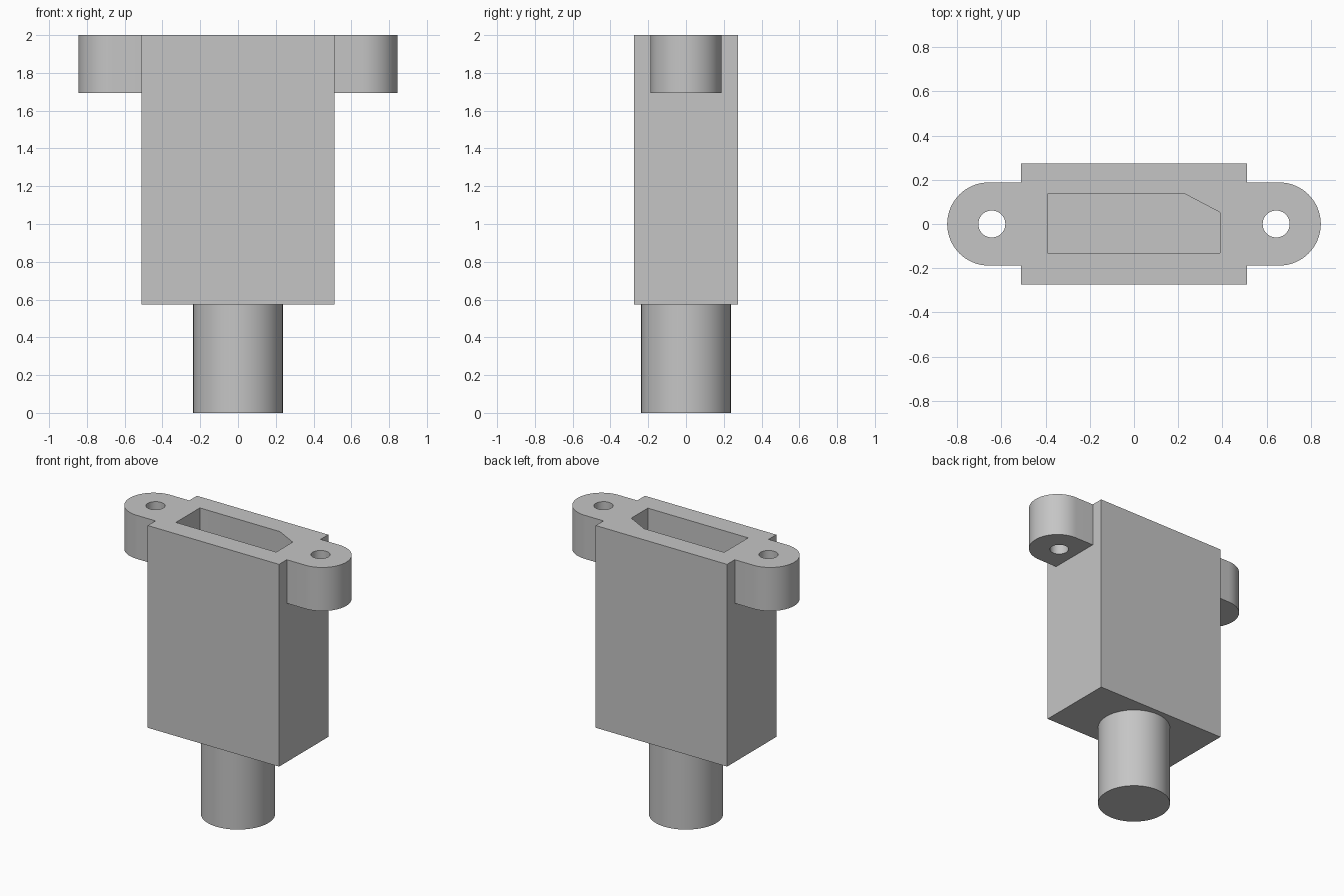
import bpy, bmesh, math

if "Cube" in bpy.data.objects:
    bpy.data.objects.remove(bpy.data.objects["Cube"], do_unlink=True)

grey = bpy.data.materials.new("plain grey")
grey.use_nodes = True
grey.diffuse_color = (0.56, 0.56, 0.56, 1)
grey.node_tree.nodes["Principled BSDF"].inputs["Base Color"].default_value = (0.56, 0.56, 0.56, 1)


def prism(name, outline, z0, z1):
    """Extrude a closed xy outline from z0 up to z1."""
    bm = bmesh.new()
    face = bm.faces.new([bm.verts.new((x, y, z0)) for x, y in outline])
    up = bmesh.ops.extrude_face_region(bm, geom=[face])["geom"]
    bmesh.ops.translate(bm, vec=(0, 0, z1 - z0),
                        verts=[v for v in up if isinstance(v, bmesh.types.BMVert)])
    bmesh.ops.recalc_face_normals(bm, faces=bm.faces)
    mesh = bpy.data.meshes.new(name)
    bm.to_mesh(mesh)
    bm.free()
    mesh.materials.append(grey)
    obj = bpy.data.objects.new(name, mesh)
    bpy.context.collection.objects.link(obj)
    return obj


def arc(cx, r, start, end, n):
    step = (end - start) / n
    return [(cx + r * math.cos(start + i * step), r * math.sin(start + i * step))
            for i in range(n + 1)]


def circle(cx, r, n=64):
    return arc(cx, r, 0, math.tau, n)[:-1]


def activate(obj):
    bpy.ops.object.select_all(action='DESELECT')
    obj.select_set(True)
    bpy.context.view_layer.objects.active = obj


def combine(target, other, operation):
    """Apply a boolean and discard the helper solid."""
    other.hide_render = True
    mod = target.modifiers.new(operation.lower(), 'BOOLEAN')
    mod.operation, mod.solver, mod.object = operation, 'EXACT', other
    activate(target)
    bpy.ops.object.modifier_apply(modifier=mod.name)
    bpy.data.objects.remove(other, do_unlink=True)


# Main housing block
W, D = 0.512, 0.274
housing = prism("housing", [(-W, -D), (W, -D), (W, D), (-W, D)], 0.575, 2.0)

# Rounded mounting ears with through holes
for side in (1, -1):
    ear = [(0.45, -0.188)] + arc(0.657, 0.188, -math.pi / 2, math.pi / 2, 32) + [(0.45, 0.188)]
    combine(housing, prism("ear", [(side * x, y) for x, y in ear], 1.693, 2.0), 'UNION')
    combine(housing, prism("hole_cutter", circle(side * 0.643, 0.061, 48), 1.6, 2.1), 'DIFFERENCE')

# Socket recess with one clipped corner
socket = [(-0.392, -0.132), (0.39, -0.132), (0.39, 0.052), (0.232, 0.135), (-0.392, 0.135)]
combine(housing, prism("socket_cutter", socket, 1.4, 2.1), 'DIFFERENCE')

# Round cable stem under the housing
stem = prism("stem", circle(0, 0.237), 0.0, 0.575)

for obj in (housing, stem):
    activate(obj)
    bpy.ops.object.shade_smooth_by_angle(angle=math.radians(30))
